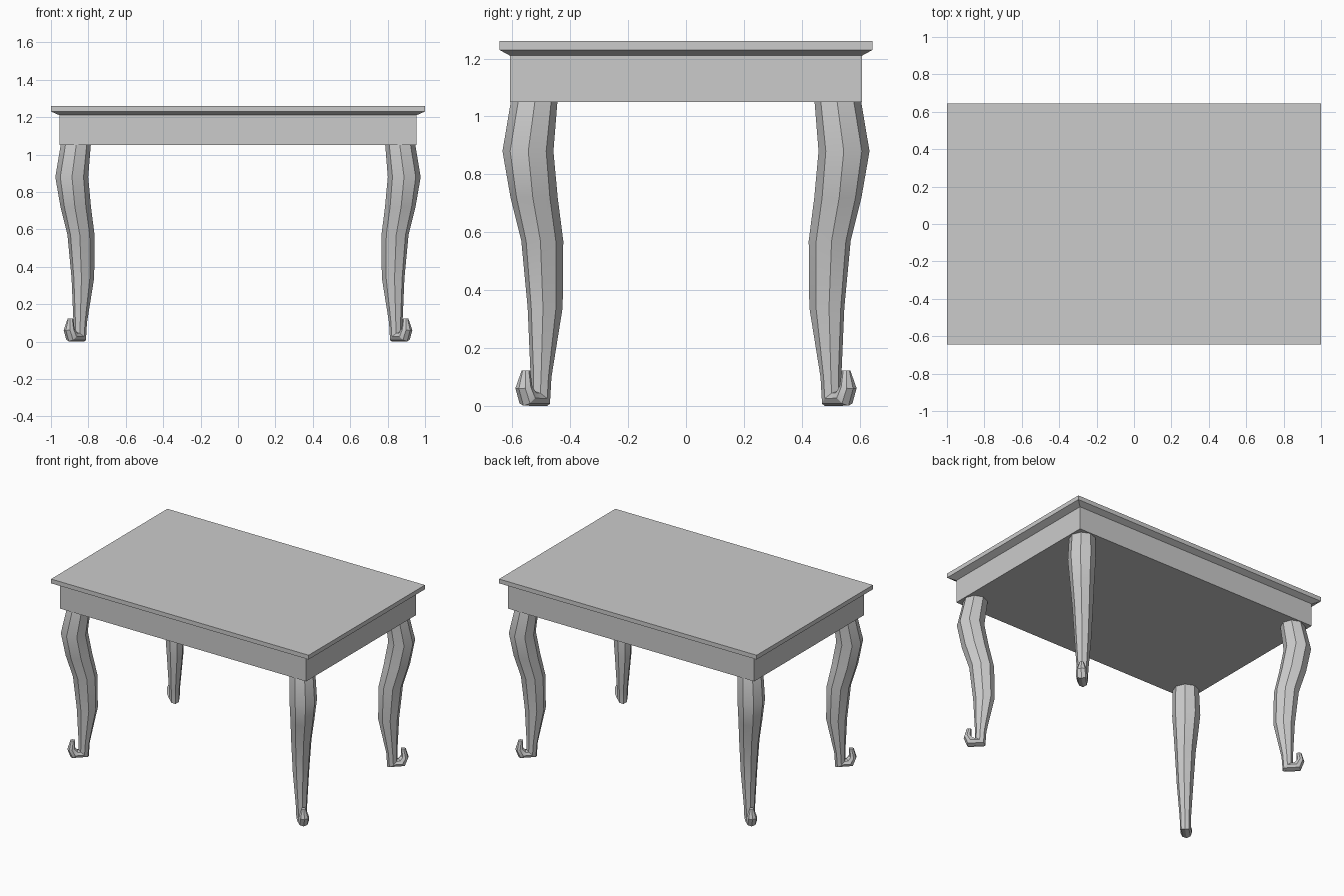
import bpy, bmesh, math
from mathutils import Vector

if "Cube" in bpy.data.objects:
    bpy.data.objects.remove(bpy.data.objects["Cube"])


def make_object(name, bm, smooth=False):
    bmesh.ops.recalc_face_normals(bm, faces=bm.faces[:])
    mesh = bpy.data.meshes.new(name)
    bm.to_mesh(mesh)
    bm.free()
    obj = bpy.data.objects.new(name, mesh)
    bpy.context.collection.objects.link(obj)
    if smooth:
        bpy.ops.object.select_all(action='DESELECT')
        obj.select_set(True)
        bpy.context.view_layer.objects.active = obj
        bpy.ops.object.shade_smooth_by_angle(angle=math.radians(30))
    return obj


def loft(bm, rings):
    """Skin a list of point rings and cap both ends."""
    loops = [[bm.verts.new(p) for p in ring] for ring in rings]
    for low, high in zip(loops, loops[1:]):
        n = len(low)
        for i in range(n):
            j = (i + 1) % n
            bm.faces.new((low[i], low[j], high[j], high[i]))
    bm.faces.new(loops[0])
    bm.faces.new(loops[-1])


def rect(hx, hy, z):
    return [(-hx, -hy, z), (hx, -hy, z), (hx, hy, z), (-hx, hy, z)]


# Table top with a bevelled underside
bm = bmesh.new()
loft(bm, [rect(0.955, 0.608, 1.21), rect(1.0, 0.645, 1.23), rect(1.0, 0.645, 1.26)])
make_object("table_top", bm)

# Apron box below the top
bm = bmesh.new()
loft(bm, [rect(0.955, 0.608, 1.05), rect(0.955, 0.608, 1.21)])
make_object("apron", bm)

# Cabriole leg sections: offset along the diagonal, height, tilt in degrees,
# half width across the diagonal, half width along the diagonal
SECTIONS = [
    (0.032, 1.050, 0, 0.083, 0.078),
    (0.062, 0.880, 0, 0.089, 0.087),
    (0.032, 0.720, 0, 0.077, 0.086),
    (-0.008, 0.570, 0, 0.066, 0.079),
    (-0.022, 0.340, 0, 0.053, 0.068),
    (-0.002, 0.100, 0, 0.036, 0.036),
    (0.002, 0.026, 38, 0.034, 0.042),
    (0.062, 0.027, 130, 0.036, 0.034),
    (0.082, 0.065, 168, 0.034, 0.025),
    (0.072, 0.122, 180, 0.014, 0.016),
]
SIDES = 8
LEG_X, LEG_Y = 0.845, 0.502


def leg_ring(section, sx, sy):
    r, z, tilt, wide, deep = section
    t = math.radians(tilt)
    out = Vector((sx, sy, 0)).normalized()
    across = Vector((-sx, sy, 0)).normalized()
    inward = out * math.cos(t) + Vector((0, 0, math.sin(t)))
    centre = Vector((sx * LEG_X, sy * LEG_Y, z)) + out * r
    ring = []
    for i in range(SIDES):
        a = 2 * math.pi * i / SIDES
        p = centre + inward * deep * math.cos(a) + across * wide * math.sin(a)
        p.z = max(p.z, 0.0)
        ring.append(p)
    return ring


# Four legs mirrored to the corners
for side, sx in (("left", -1), ("right", 1)):
    for end, sy in (("front", -1), ("back", 1)):
        bm = bmesh.new()
        loft(bm, [leg_ring(s, sx, sy) for s in SECTIONS])
        make_object(f"{end}_{side}_leg", bm, smooth=True)
